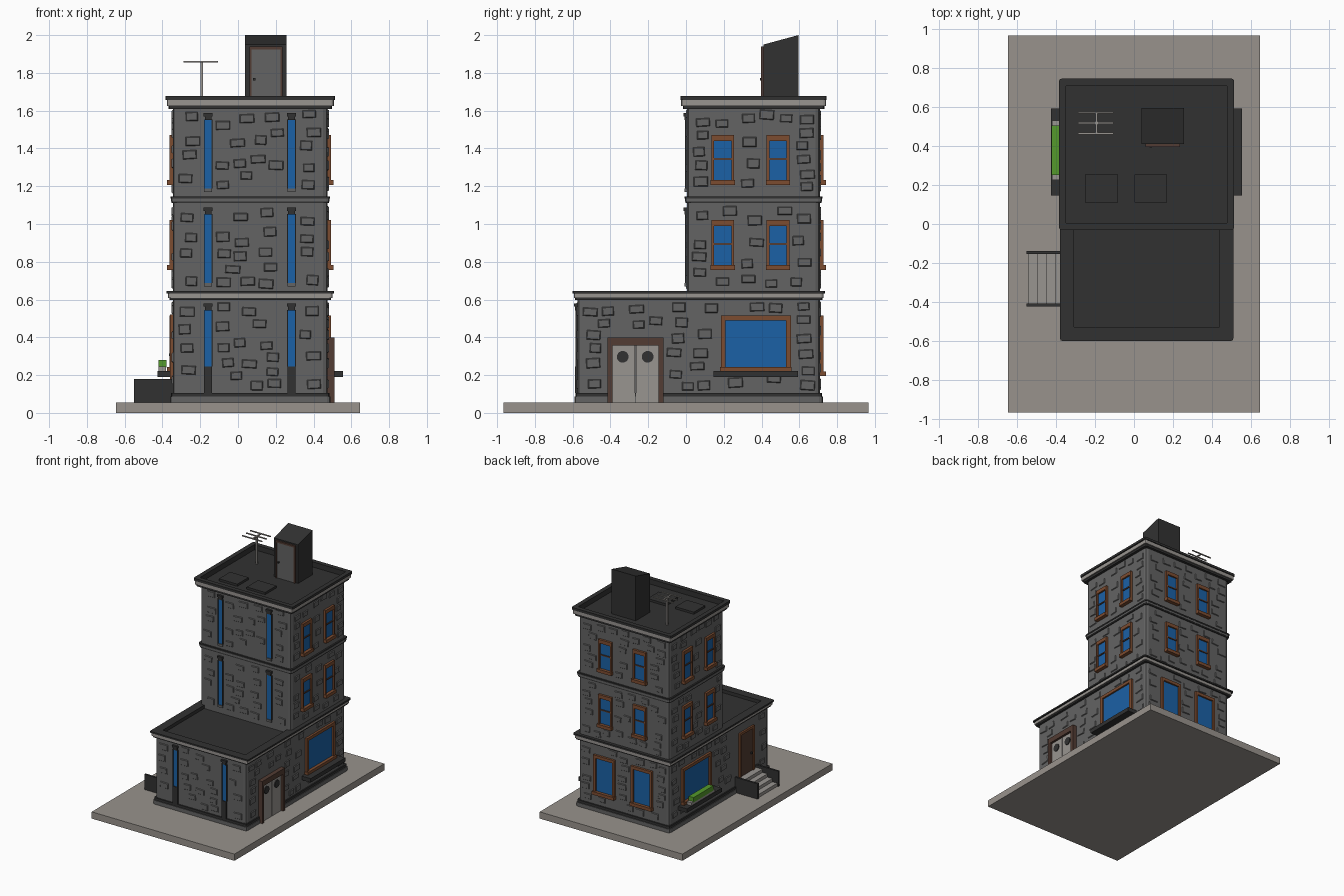
import bpy, bmesh, math, random
from mathutils import Matrix, Vector

if "Cube" in bpy.data.objects:
    bpy.data.objects.remove(bpy.data.objects["Cube"])

random.seed(4)

def mat(name, r, g, b):
    m = bpy.data.materials.new(name)
    m.diffuse_color = (r, g, b, 1)
    m.use_nodes = True
    m.node_tree.nodes["Principled BSDF"].inputs["Base Color"].default_value = m.diffuse_color
    return m

WALL = mat("wall grey", 0.125, 0.125, 0.125)
DARK = mat("charcoal", 0.031, 0.031, 0.031)
PAVE = mat("pavement", 0.315, 0.29, 0.265)
TRIM = mat("light trim", 0.315, 0.298, 0.28)
GLASS = mat("blue glass", 0.011, 0.12, 0.38)
WOOD = mat("orange brown wood", 0.20, 0.072, 0.03)
DKWOOD = mat("dark wood", 0.085, 0.045, 0.033)
GREEN = mat("leaf green", 0.09, 0.32, 0.025)

def finish(name, bm, m):
    bmesh.ops.recalc_face_normals(bm, faces=bm.faces)
    me = bpy.data.meshes.new(name)
    bm.to_mesh(me)
    bm.free()
    me.materials.append(m)
    ob = bpy.data.objects.new(name, me)
    bpy.context.collection.objects.link(ob)
    return ob

def add_box(bm, x0, x1, y0, y1, z0, z1):
    M = Matrix.Translation(((x0 + x1) / 2, (y0 + y1) / 2, (z0 + z1) / 2)) @ \
        Matrix.Diagonal((abs(x1 - x0), abs(y1 - y0), abs(z1 - z0), 1))
    return bmesh.ops.create_cube(bm, size=1, matrix=M)["verts"]

def boxes(name, m, *items, corner=0):
    """Boxes joined in one object; corner rounds the upright edges."""
    bm = bmesh.new()
    for b in items:
        add_box(bm, *b)
    if corner:
        es = [e for e in bm.edges if abs(e.verts[0].co.z - e.verts[1].co.z) > 1e-4]
        bmesh.ops.bevel(bm, geom=es, offset=corner, segments=2, profile=0.5, affect='EDGES')
    return finish(name, bm, m)

X0, X1, YB, YT, YF = -0.345, 0.475, 0.71, 0.005, -0.575   # wall planes
GROUND = 0.055
RT, RL = 1.635, 0.618                                     # roof and terrace levels

def on(side, u0, u1, z0, z1, d0, d1):
    """Box on a wall: u along the wall, d outward from it."""
    if side == 'R': return (X1 + d0, X1 + d1, u0, u1, z0, z1)
    if side == 'L': return (X0 - d1, X0 - d0, u0, u1, z0, z1)
    if side == 'B': return (u0, u1, YB + d0, YB + d1, z0, z1)
    y = YF if side == 'F' else YT
    return (u0, u1, y - d1, y - d0, z0, z1)

# pavement slab and main masses
boxes("pavement", PAVE, (-0.645, 0.645, -0.967, 0.967, 0, GROUND))
boxes("ground_floor_walls", WALL, (X0, X1, YF, YB, GROUND, 0.61), corner=0.025)
boxes("tower_walls", WALL, (X0, X1, YT, YB, 0.605, 1.62), corner=0.025)

# plinth mouldings
def around(o, y0, z0, z1, ox=None):
    ox = o if ox is None else ox
    return (X0 - ox, X1 + ox, y0 - o, YB + o, z0, z1)
boxes("plinth_low", WALL, around(0.015, YF, GROUND, 0.086), corner=0.02)
boxes("plinth_high", DARK, around(0.010, YF, 0.086, 0.106), corner=0.02)

# string course between upper floors
boxes("string_low", DARK, around(0.007, YT, 1.110, 1.119), corner=0.02)
boxes("string_mid", WALL, around(0.010, YT, 1.119, 1.135), corner=0.02)
boxes("string_top", DARK, around(0.013, YT, 1.135, 1.146), corner=0.02)

# cornices; the top layer is a parapet with a sunken roof
def parapet(name, o, ox, y0, z0, z1, rim, floor):
    bm = bmesh.new()
    add_box(bm, *around(o, y0, z0, z1, ox))
    es = [e for e in bm.edges if abs(e.verts[0].co.z - e.verts[1].co.z) > 1e-4]
    bmesh.ops.bevel(bm, geom=es, offset=0.012, segments=2, profile=0.5, affect='EDGES')
    top = max(bm.faces, key=lambda f: f.calc_center_median().z)
    bottom = min(bm.faces, key=lambda f: f.calc_center_median().z)
    bmesh.ops.delete(bm, geom=[bottom], context='FACES_ONLY')
    bmesh.ops.inset_region(bm, faces=[top], thickness=rim)
    ext = bmesh.ops.extrude_face_region(bm, geom=[top])
    vs = [v for v in ext["geom"] if isinstance(v, bmesh.types.BMVert)]
    bmesh.ops.translate(bm, verts=vs, vec=(0, 0, floor - z1))
    if top.is_valid:
        bmesh.ops.delete(bm, geom=[top], context='FACES_ONLY')
    finish(name, bm, DARK)

def band(name, m, o, ox, y0, z0, z1):
    """Open cornice band, without top and bottom faces filling the roof well."""
    ob = boxes(name, m, around(o, y0, z0, z1, ox), corner=0.012)
    bm = bmesh.new()
    bm.from_mesh(ob.data)
    caps = [f for f in bm.faces if abs(f.normal.z) > 0.9]
    bmesh.ops.inset_individual(bm, faces=caps, thickness=0.026)
    bmesh.ops.delete(bm, geom=caps, context='FACES')
    bm.to_mesh(ob.data)
    bm.free()

band("top_cornice_low", DARK, 0.022, 0.022, YT, 1.610, 1.626)
band("top_cornice_band", TRIM, 0.031, 0.032, YT, 1.626, 1.657)
parapet("top_parapet", 0.035, 0.039, YT, 1.657, 1.677, 0.037, RT)
band("lower_cornice_low", DARK, 0.012, 0.018, YF, 0.597, 0.608)
band("lower_cornice_band", TRIM, 0.018, 0.026, YF, 0.608, 0.632)
parapet("lower_parapet", 0.025, 0.034, YF, 0.632, 0.645, 0.072, RL)

# windows
openings = {s: [] for s in "RLBFT"}

def window(name, side, u0, u1, z0, z1, fw, ft, bar=True, out=0.03, over=0.004):
    openings[side].append((u0, u1, z0, z1))
    boxes(name + "_glass", GLASS, on(side, u0 + fw, u1 - fw, z0 + 0.01, z1 - ft, 0, 0.005))
    boxes(name + "_frame", WOOD,
          on(side, u0, u0 + fw, z0, z1, 0, 0.018), on(side, u1 - fw, u1, z0, z1, 0, 0.018),
          on(side, u0 + fw, u1 - fw, z1 - ft, z1, 0, 0.018))
    if bar:
        zm = (z0 + z1) / 2 + 0.003
        boxes(name + "_bar", DKWOOD, on(side, u0 + fw, u1 - fw, zm - 0.005, zm + 0.005, 0, 0.012))
    boxes(name + "_sill", WOOD, on(side, u0 - over, u1 + over, z0 - 0.006, z0 + 0.02, 0, out))

for zi, z in enumerate((0.762, 1.212)):
    for side, cols in (('R', (0.195, 0.487)), ('L', (0.195, 0.487)), ('B', (0.225, -0.085))):
        for ci, c in enumerate(cols):
            window(f"window_{side}{zi}{ci}", side, c - 0.06, c + 0.06, z, z + 0.258, 0.014, 0.03)
for i, c in enumerate((0.235, -0.105)):
    window(f"back_large_window_{i}", 'B', c - 0.095, c + 0.095, 0.2, 0.515, 0.02, 0.025, bar=False)
for s in "RL":
    window("display_window_" + s, s, 0.185, 0.555, 0.224, 0.515, 0.025, 0.025, bar=False)
    boxes("display_sill_" + s, DARK, on(s, 0.145, 0.593, 0.19, 0.222, 0, 0.08))

# flower trough on the left sill
boxes("trough", TRIM, on('L', 0.225, 0.53, 0.222, 0.246, 0.035, 0.075))
boxes("plants", GREEN, on('L', 0.25, 0.505, 0.24, 0.28, 0.033, 0.077))

# slim blue strip windows with dark jambs and capitals on the front walls
for side, z0, z1 in (('F', 0.106, 0.58), ('T', 0.67, 1.087), ('T', 1.17, 1.587)):
    for c in (-0.158, 0.283):
        openings[side].append((c - 0.025, c + 0.025, z0, z1))
        zb = 0.245 if side == 'F' else z0 + 0.018
        boxes("strip_glass", GLASS, on(side, c - 0.019, c + 0.019, zb, z1 - 0.035, 0, 0.005))
        boxes("strip_jambs", DARK, *[on(side, c + s * 0.021 - 0.002, c + s * 0.021 + 0.002, zb, z1 - 0.035, 0, 0.011)
                                     for s in (-1, 1)])
        boxes("strip_capital", DARK, on(side, c - 0.018, c + 0.018, z1 - 0.037, z1 - 0.016, 0, 0.013),
              on(side, c - 0.024, c + 0.024, z1 - 0.017, z1, 0, 0.018))
        boxes("strip_foot", DARK if side == 'F' else WALL,
              on(side, c - 0.021, c + 0.021, z0, zb, 0, 0.012))

# double door on the right
openings['R'].append((-0.42, -0.12, 0, 0.4))
boxes("double_door_frame", DKWOOD, on('R', -0.415, -0.39, GROUND, 0.4, 0, 0.035),
      on('R', -0.145, -0.12, GROUND, 0.4, 0, 0.035), on('R', -0.39, -0.145, 0.357, 0.4, 0, 0.035))
boxes("double_door", TRIM, on('R', -0.39, -0.2695, GROUND, 0.357, 0, 0.016),
      on('R', -0.2655, -0.145, GROUND, 0.357, 0, 0.016))
bm = bmesh.new()
for y in (-0.335, -0.203):
    bmesh.ops.create_cone(bm, cap_ends=True, segments=20, radius1=0.031, radius2=0.031, depth=0.008,
                          matrix=Matrix.Translation((X1 + 0.018, y, 0.297)) @ Matrix.Rotation(math.pi / 2, 4, 'Y'))
finish("round_door_windows", bm, DARK)

# left entrance door with steps
openings['L'].append((-0.43, -0.13, 0, 0.54))
boxes("entrance_frame", WOOD, on('L', -0.375, -0.355, 0.15, 0.52, 0, 0.014),
      on('L', -0.205, -0.185, 0.15, 0.52, 0, 0.014), on('L', -0.355, -0.205, 0.5, 0.52, 0, 0.014))
boxes("entrance_door", DKWOOD, on('L', -0.355, -0.205, 0.15, 0.5, 0, 0.007))
boxes("entrance_knob", DARK, on('L', -0.345, -0.33, 0.3, 0.315, 0.007, 0.02))
boxes("steps", TRIM, *[(-0.54 + i * 0.045, X0, -0.41, -0.15, GROUND + i * 0.026, GROUND + (i + 1) * 0.026)
                       for i in range(4)])
boxes("step_side_walls", DARK, *[(-0.55, X0, y - 0.008, y + 0.008, GROUND, 0.18) for y in (-0.147, -0.415)])

# scattered raised bricks with sloping sides that keep clear of openings and each other
def bricks(name, side, u0, u1, z0, z1):
    bm, taken = bmesh.new(), list(openings[side])
    left = int((u1 - u0) * (z1 - z0) * 62)
    for _ in range(600):
        w, h = random.uniform(0.03, 0.04), random.uniform(0.021, 0.027)
        u, z = random.uniform(u0 + w, u1 - w), random.uniform(z0 + h, z1 - h)
        if left == 0 or any(u + w > a - 0.014 and u - w < b + 0.014 and z + h > c - 0.014 and z - h < d + 0.014
                            for a, b, c, d in taken):
            continue
        left -= 1
        taken.append((u - w, u + w, z - h, z + h))
        vs = add_box(bm, *on(side, u - w, u + w, z - h, z + h, -0.001, 0.006))
        cen = sum((v.co for v in vs), Vector()) / 8
        ax, sg = {'R': (0, 1), 'L': (0, -1), 'B': (1, 1)}.get(side, (1, -1))
        for v in vs:                       # pull the outer face in to slope the sides
            if (v.co[ax] - cen[ax]) * sg > 0:
                for k in (1 - ax, 2):
                    v.co[k] -= math.copysign(0.005, v.co[k] - cen[k])
        bmesh.ops.rotate(bm, verts=vs, cent=cen, matrix=Matrix.Rotation(
            random.uniform(-0.07, 0.07), 3, 'X' if side in "RL" else 'Y'))
    finish(name, bm, WALL)

for s in "RLBFT":
    a, b = (YT, YB) if s in "RL" else (X0, X1)
    if s != 'T':
        bricks("bricks_ground_" + s, s, (YF if s in "RL" else a) + 0.025, b - 0.025, 0.115, 0.59)
    if s != 'F':
        bricks("bricks_middle_" + s, s, a + 0.025, b - 0.025, 0.655, 1.1)
        bricks("bricks_top_" + s, s, a + 0.025, b - 0.025, 1.155, 1.605)

# roof stair hut with sloping top, its door and two hatches
hut = boxes("roof_hut", DARK, (0.038, 0.256, 0.41, 0.595, RT, 2.0))
for v in hut.data.vertices:
    if v.co.z > 1.9 and v.co.y < 0.5:
        v.co.z = 1.95
boxes("hut_door_frame", DKWOOD, (0.06, 0.072, 0.396, 0.41, RT, 1.94), (0.224, 0.236, 0.396, 0.41, RT, 1.94),
      (0.072, 0.224, 0.396, 0.41, 1.925, 1.94))
boxes("hut_door", WALL, (0.072, 0.224, 0.402, 0.41, RT, 1.925))
boxes("hut_knob", DARK, (0.08, 0.092, 0.392, 0.402, 1.76, 1.772))
boxes("roof_hatches", DARK, *[(x, x + 0.167, 0.11, 0.255, RT, RT + 0.018) for x in (-0.25, 0.002)])

# aerial
boxes("aerial", TRIM, (-0.199, -0.185, 0.511, 0.525, RT, 1.86), (-0.198, -0.186, 0.46, 0.575, 1.856, 1.863),
      *[(-0.288, -0.105, y - 0.004, y + 0.004, 1.856, 1.864) for y in (0.464, 0.518, 0.571)])
